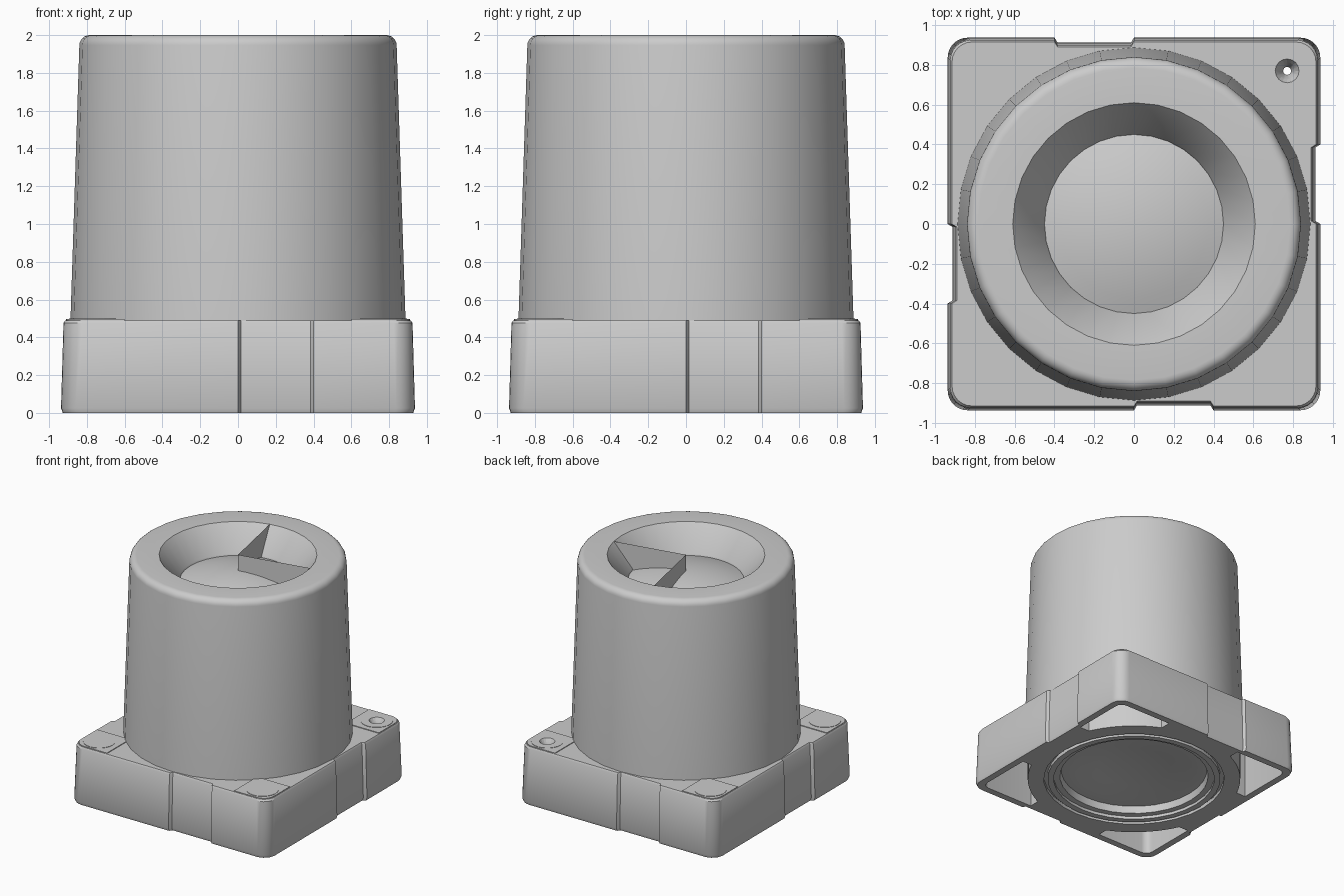
import bpy, bmesh, math
from mathutils import Matrix, Vector

if "Cube" in bpy.data.objects:
    bpy.data.objects.remove(bpy.data.objects["Cube"])

grey = bpy.data.materials.new("light_grey_plastic")
grey.use_nodes = True
grey.diffuse_color = (0.6, 0.6, 0.6, 1)
grey.node_tree.nodes["Principled BSDF"].inputs["Base Color"].default_value = (0.6, 0.6, 0.6, 1)

SEG = 32
BASE_TOP = 0.49


def finish(bm, name, closed=True):
    if closed:
        bmesh.ops.recalc_face_normals(bm, faces=bm.faces)
    mesh = bpy.data.meshes.new(name)
    bm.to_mesh(mesh)
    bm.free()
    obj = bpy.data.objects.new(name, mesh)
    bpy.context.collection.objects.link(obj)
    mesh.materials.append(grey)
    return obj


def activate(obj):
    bpy.ops.object.select_all(action='DESELECT')
    obj.select_set(True)
    bpy.context.view_layer.objects.active = obj


def smooth(obj, angle=30):
    activate(obj)
    bpy.ops.object.shade_smooth_by_angle(angle=math.radians(angle))


def lathe(name, profile, segments=SEG):
    """Revolve (radius, height) points around z."""
    bm = bmesh.new()
    verts = [bm.verts.new((r, 0, z)) for r, z in profile]
    edges = [bm.edges.new(pair) for pair in zip(verts, verts[1:])]
    bmesh.ops.spin(bm, geom=verts + edges, axis=(0, 0, 1), cent=(0, 0, 0),
                   steps=segments, angle=math.tau)
    bmesh.ops.remove_doubles(bm, verts=bm.verts, dist=1e-4)
    return finish(bm, name)


def loft(name, rings):
    """Skin a stack of matching closed outlines."""
    bm = bmesh.new()
    loops = [[bm.verts.new(p) for p in ring] for ring in rings]
    n = len(loops[0])
    for low, high in zip(loops, loops[1:]):
        for i in range(n):
            j = (i + 1) % n
            bm.faces.new((low[i], low[j], high[j], high[i]))
    bm.faces.new(loops[0][::-1])
    bm.faces.new(loops[-1])
    return finish(bm, name)


def arc(cx, cy, r, start, end, steps):
    return [(cx + r * math.cos(math.radians(start + (end - start) * i / steps)),
             cy + r * math.sin(math.radians(start + (end - start) * i / steps)))
            for i in range(steps + 1)]


def quarter_turns(obj):
    """Copies of obj at the other three corners."""
    copies = [obj]
    for k in range(1, 4):
        other = obj.copy()
        other.data = obj.data.copy()
        other.data.transform(Matrix.Rotation(k * math.pi / 2, 4, 'Z'))
        bpy.context.collection.objects.link(other)
        copies.append(other)
    return copies


def cut(obj, cutter):
    mod = obj.modifiers.new("cut", 'BOOLEAN')
    mod.operation, mod.solver, mod.object = 'DIFFERENCE', 'EXACT', cutter
    activate(obj)
    bpy.ops.object.modifier_apply(modifier=mod.name)


# Square base: tapered, rounded corners, one shallow notch on each side
def base_outline(h, z):
    d, r = 0.024, 0.1
    side = [(h, 0), (h - d, 0.015), (h - d, 0.385), (h, 0.4)]
    side += arc(h - r, h - r, r, 0, 90, 6)
    points = []
    for k in range(4):
        turn = Matrix.Rotation(k * math.pi / 2, 3, 'Z')
        points += [turn @ Vector((x, y, z)) for x, y in side]
    return points


base = loft("base", [base_outline(0.928, 0), base_outline(0.937, 0.025),
                     base_outline(0.924, BASE_TOP - 0.015), base_outline(0.915, BASE_TOP)])

# Deep corner pockets under the base, curved on the inside
a = math.degrees(math.acos(0.78 / 0.86))
pocket = ([(0.87, 0.36)] + arc(0.81, 0.81, 0.06, 0, 90, 4) + [(0.36, 0.87)]
          + arc(0, 0, 0.86, 90 - a, a, 10))
pocket_cutters = quarter_turns(loft("pocket_cutter", [[(x, y, z) for x, y in pocket]
                                                      for z in (-0.1, 0.41)]))

# Round dish and groove under the base
dish = lathe("dish_cutter", [(0, -0.1), (0.65, -0.1), (0.65, 0.025), (0.6, 0.025),
                             (0.59, 0.085), (0.48, 0.085), (0.3, 0.115), (0, 0.13)])
groove = lathe("groove_cutter", [(0.7, -0.1), (0.73, -0.1), (0.73, 0.03),
                                 (0.7, 0.03), (0.7, -0.1)])

# Raised corner tiles, and a round disc on three of them
tile = [(0.6, 0.6), (0.91, 0.6)] + arc(0.815, 0.815, 0.095, 0, 90, 6) + [(0.6, 0.91)]
tiles = quarter_turns(loft("corner_tile", [[(x, y, z) for x, y in tile]
                                           for z in (BASE_TOP - 0.02, BASE_TOP + 0.006)]))
disc = loft("corner_disc", [[(x, y, z) for x, y in arc(0.77, 0.77, 0.125, 0, 345, 23)]
                            for z in (BASE_TOP, BASE_TOP + 0.009)])
discs = quarter_turns(disc)

# Countersunk hole through one corner
hole = lathe("hole_cutter", [(0, 0.3), (0.02, 0.3), (0.02, 0.43), (0.06, BASE_TOP + 0.009),
                             (0.06, 0.6), (0, 0.6)], 16)
hole.data.transform(Matrix.Translation((0.77, 0.77, 0)))

for cutter in pocket_cutters + [dish, groove, hole]:
    cut(base, cutter)
cut(tiles[0], hole)
cut(discs[0], hole)
for cutter in pocket_cutters + [dish, groove, hole]:
    bpy.data.objects.remove(cutter)
smooth(base)

# Tapered round body with a rounded rim, conical well and domed floor
rim = [(x, z) for x, z in arc(0.785, 1.945, 0.055, 2, 90, 6)]
dome = [(0.45 * (1 - i / 6), 1.785 + 0.08 * (1 - (1 - i / 6) ** 2)) for i in range(7)]
body = lathe("body", [(0, 0.42), (0.889, 0.42), (0.887, BASE_TOP)] + rim
             + [(0.61, 2.0), (0.455, 1.8), (0.45, 1.785)] + dome[1:])
smooth(body)

# Two upright fins in the well, a quarter turn apart
for i, angle in enumerate((11.25, 101.25)):
    bm = bmesh.new()
    section = [(0, 2.0), (0.61, 2.0), (0.455, 1.8)] + dome
    bm.faces.new([bm.verts.new((r, 0, z)) for r, z in section])
    bm.transform(Matrix.Rotation(math.radians(angle), 4, 'Z'))
    finish(bm, "well_fin_%d" % (i + 1), closed=False)
